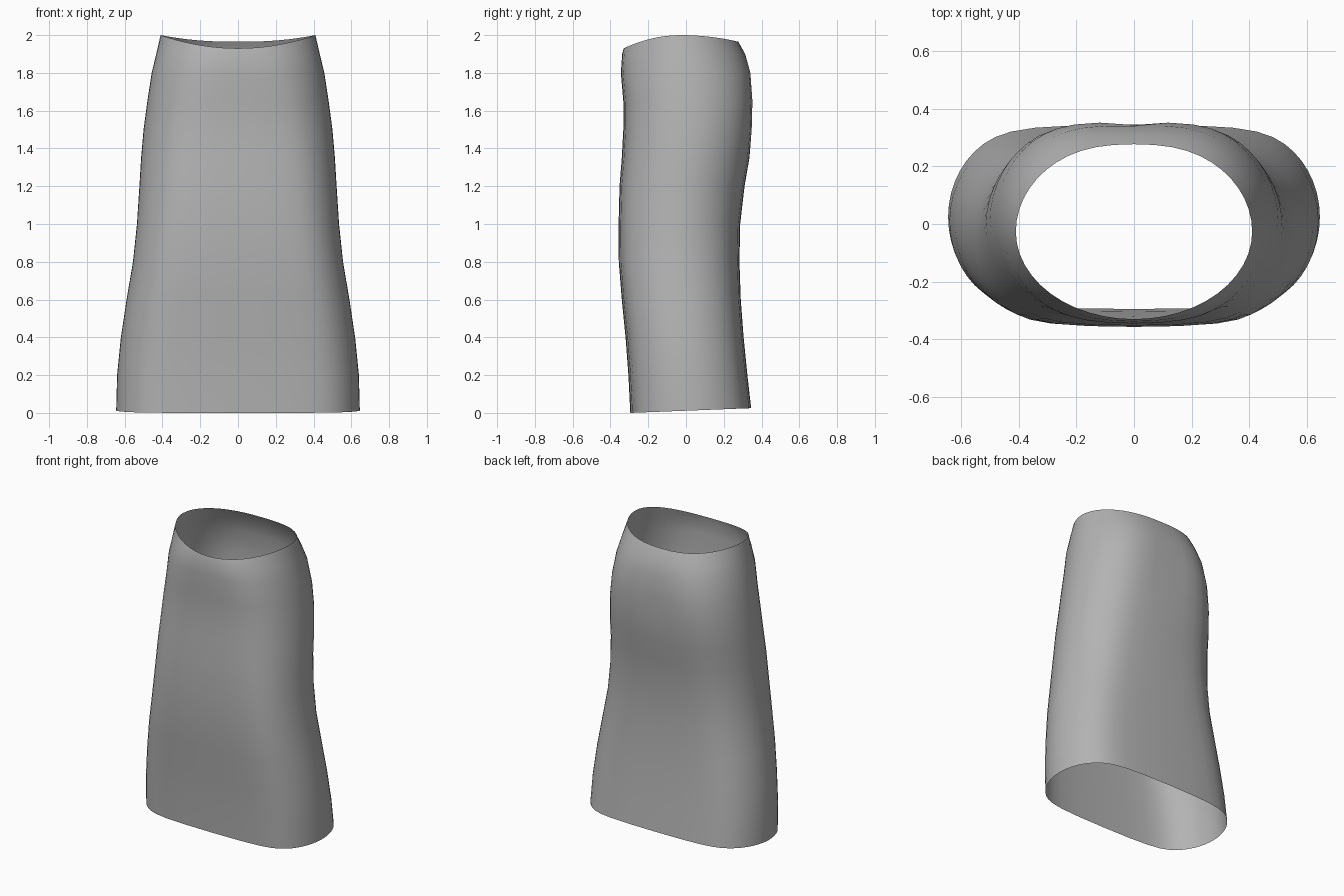
import bpy, bmesh, math

cube = bpy.data.objects.get("Cube")
if cube:
    bpy.data.objects.remove(cube, do_unlink=True)

SEGMENTS = 48

# Cross-sections: height, half width, front y, back y, front flat, back flat
SECTIONS = [
    (0.0, .645, -.295, .345, .36, .34),
    (0.2, .64, -.305, .325, .35, .33),
    (0.4, .62, -.32, .305, .33, .31),
    (0.6, .59, -.34, .29, .31, .28),
    (0.8, .556, -.356, .283, .28, .24),
    (1.0, .535, -.357, .287, .25, .21),
    (1.2, .522, -.352, .31, .22, .18),
    (1.35, .513, -.34, .337, .2, .17),
    (1.5, .5, -.332, .352, .18, .17),
    (1.65, .48, -.332, .357, .15, .16),
    (1.8, .457, -.345, .345, .1, .12),
    (1.9, .433, -.338, .314, .05, .08),
    (2.0, .41, -.33, .277, .0, .05),
]


def ring_point(section, angle):
    """Point on a rounded, flat-sided section with a shaped hem and waist."""
    z, width, front, back, front_flat, back_flat = section
    c, s = math.cos(angle), math.sin(angle)
    flat = back_flat if s > 0 else front_flat
    # Blend the straight part in smoothly around the middle
    x = flat * math.tanh(c * 4) / math.tanh(4) + (width - flat) * c
    middle, depth = (front + back) / 2, (back - front) / 2
    y = middle + depth * s
    if s > 0:  # shallow centre dip at the seat
        y -= .014 * math.exp(-(x / .09) ** 2 - ((z - 1.62) / .17) ** 2)
    if z == 0:  # hem rises to the back
        z = .025 * (y - front) / (back - front)
    elif z == 2:  # waist dips at front and back
        z -= (.035 if s > 0 else .07) * s * s
    return x, y, z


# Open fabric tube
bm = bmesh.new()
rings = [[bm.verts.new(ring_point(sec, math.tau * i / SEGMENTS))
          for i in range(SEGMENTS)] for sec in SECTIONS]
for low, high in zip(rings, rings[1:]):
    for i in range(SEGMENTS):
        j = (i + 1) % SEGMENTS
        bm.faces.new((low[i], low[j], high[j], high[i])).smooth = True
mesh = bpy.data.meshes.new("skirt")
bm.to_mesh(mesh)
bm.free()
skirt = bpy.data.objects.new("skirt", mesh)
bpy.context.collection.objects.link(skirt)

# Plain grey cloth
cloth = bpy.data.materials.new("grey cloth")
cloth.use_nodes = True
colour = (.45, .45, .45, 1)
cloth.diffuse_color = colour
cloth.node_tree.nodes["Principled BSDF"].inputs["Base Color"].default_value = colour
mesh.materials.append(cloth)
